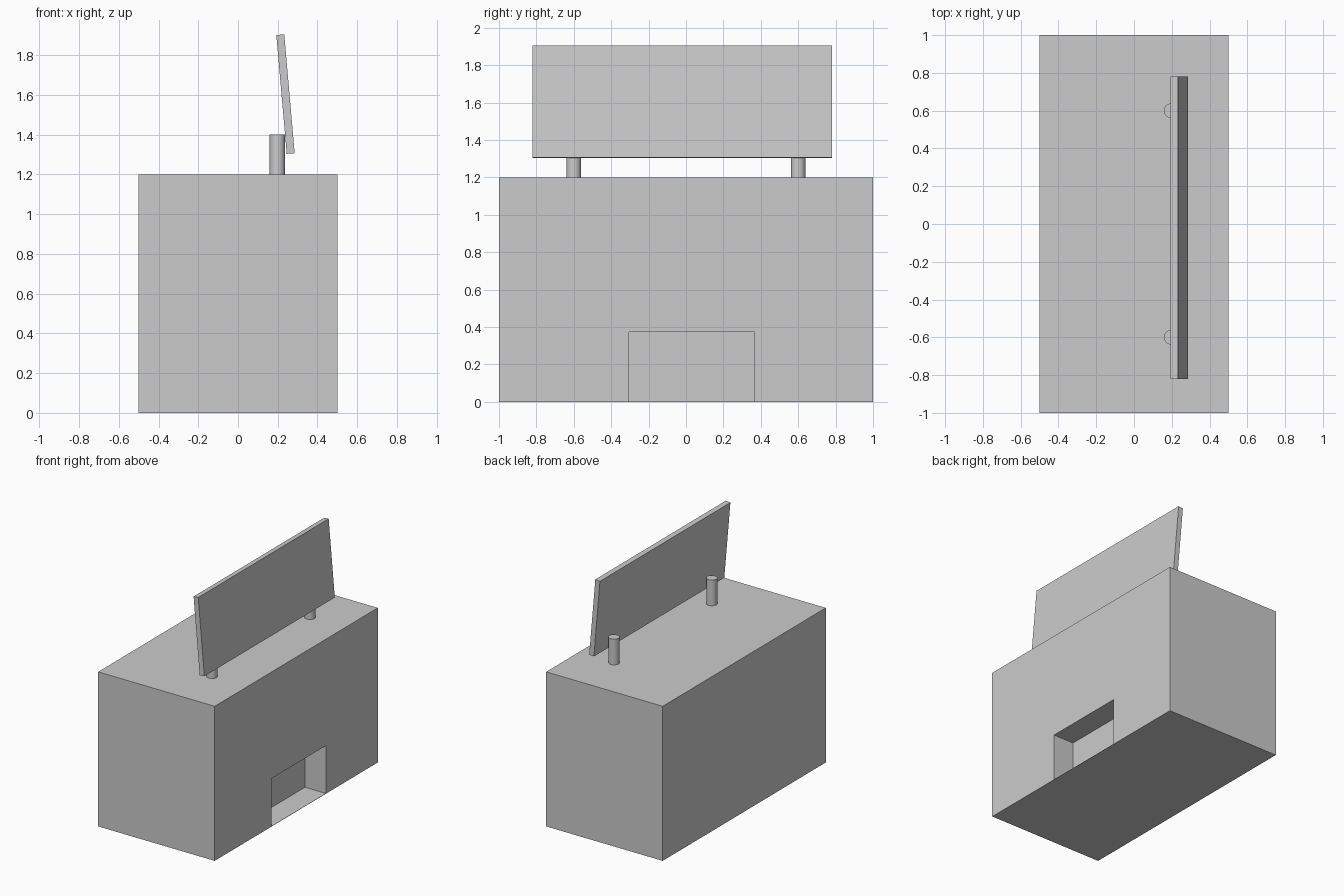
import bpy
import math

if "Cube" in bpy.data.objects:
    bpy.data.objects.remove(bpy.data.objects["Cube"])


def box(name, lo, hi, tilt=0.0):
    size = [b - a for a, b in zip(lo, hi)]
    centre = [(a + b) / 2 for a, b in zip(lo, hi)]
    bpy.ops.mesh.primitive_cube_add(size=1, location=centre)
    ob = bpy.context.object
    ob.name = name
    ob.scale = size
    bpy.ops.object.transform_apply(location=False, rotation=False, scale=True)
    ob.rotation_euler.y = tilt
    return ob


# Main block with a shallow recess cut into the right side; its floor is a thin sheet
body = box("body", (-0.5, -1, 0), (0.5, 1, 1.2))
cutter = box("recess_cutter", (0.32, -0.305, 0.002), (0.7, 0.365, 0.373))
cutter.hide_render = True
cut = body.modifiers.new("recess", 'BOOLEAN')
cut.object = cutter
cut.operation = 'DIFFERENCE'
cut.solver = 'EXACT'
bpy.context.view_layer.objects.active = body
bpy.ops.object.modifier_apply(modifier=cut.name)
bpy.data.objects.remove(cutter)

# Two support posts on top
for label, y in (("front", -0.6), ("back", 0.6)):
    bpy.ops.mesh.primitive_cylinder_add(vertices=32, radius=0.039, depth=0.2,
                                        location=(0.198, y, 1.3))
    bpy.context.object.name = label + "_post"
    bpy.ops.object.shade_smooth_by_angle(angle=math.radians(30))

# Tilted sign panel leaning on the posts
box("panel", (0.219, -0.82, 1.304), (0.259, 0.78, 1.904), tilt=math.radians(-5))
